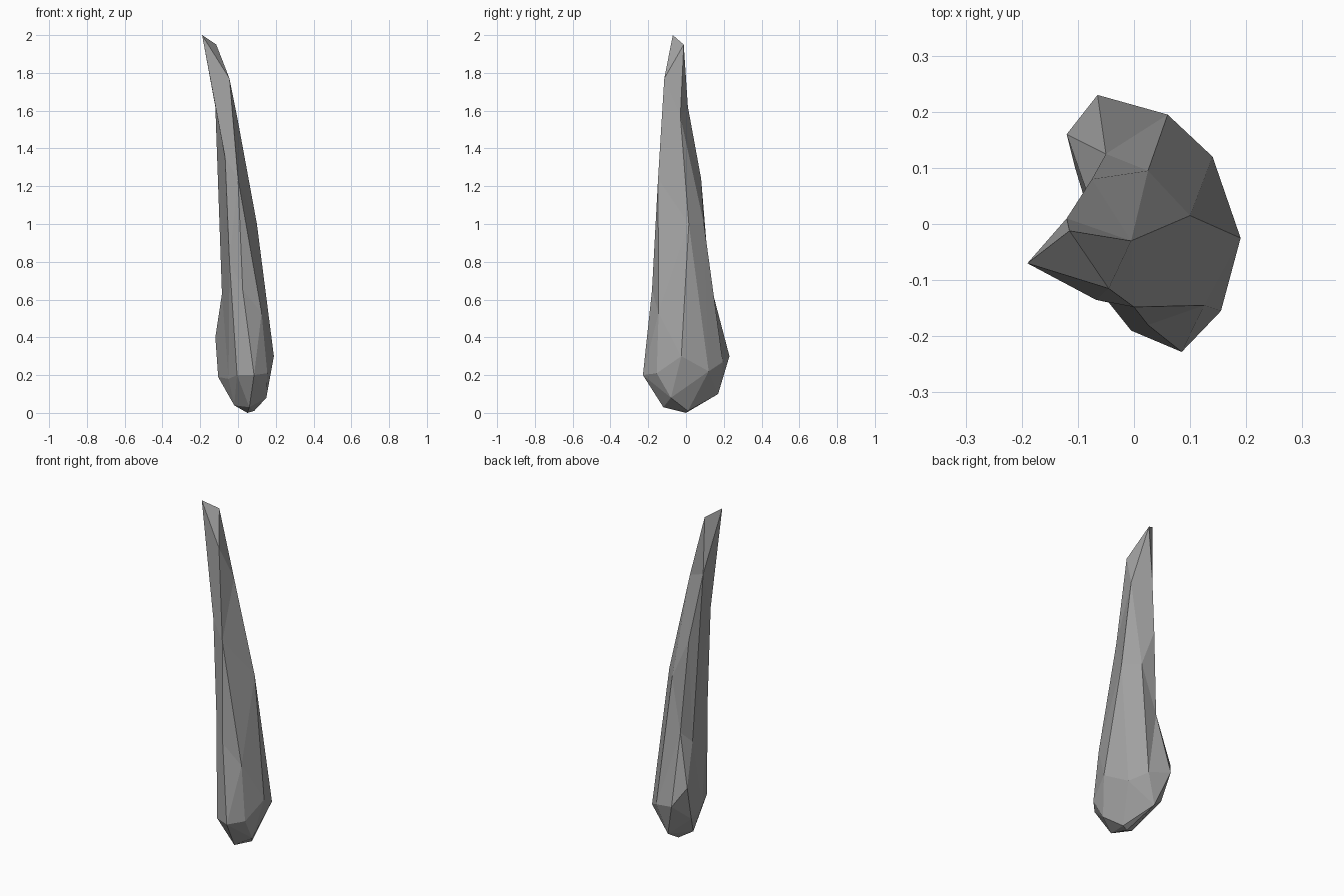
import bpy, bmesh, math
from mathutils import Vector

if "Cube" in bpy.data.objects:
    bpy.data.objects.remove(bpy.data.objects["Cube"])

# Corner points of the faceted, bent stone shard (x, y, z)
CORNERS = [
    # pointed tip
    (-.19, -.07, 2), (-.115, -.012, 1.95), (-.045, -.115, 1.77),
    (-.005, -.03, 1.57), (-.12, .01, 1.62),
    # shaft
    (-.068, -.135, 1.35), (0, -.148, 1.24), (-.075, .08, 1.24),
    (.1, .015, 1.0), (.025, .095, 1.0), (-.045, -.14, .8),
    (-.05, .125, .7), (-.085, .06, .63), (.025, -.18, .65), (.125, -.145, .53),
    # swollen base
    (-.12, .16, .4), (-.065, .23, .3), (.06, .195, .27), (.14, .12, .22),
    (.19, -.025, .3), (.155, -.155, .21), (.085, -.228, .2),
    (-.005, -.19, .2), (-.05, -.08, .18), (-.105, .1, .19),
    # underside
    (.15, -.08, .08), (0, .17, .1), (.06, -.12, .03), (-.02, -.04, .04),
    (.05, 0, 0), (.085, .01, .01),
]

# Bent centre line of the shard: z, x, y
AXIS = [(0, .05, 0), (.3, .03, 0), (1, 0, -.02), (1.6, -.06, -.05), (2, -.19, -.07)]


def centre(z):
    for (z0, x0, y0), (z1, x1, y1) in zip(AXIS, AXIS[1:]):
        if z <= z1:
            f = (z - z0) / (z1 - z0)
            return x0 + f * (x1 - x0), y0 + f * (y1 - y0)


def on_sphere(p):
    """Wrap a corner onto a unit sphere so that a hull finds its neighbours."""
    x, y, z = p
    cx, cy = centre(z)
    turn = math.atan2(y - cy, x - cx)
    tilt = math.pi * (z / 2) ** .65
    return Vector((math.sin(tilt) * math.cos(turn),
                   math.sin(tilt) * math.sin(turn), -math.cos(tilt)))


# Facets: hull on the sphere, then move each corner to its real place
bm = bmesh.new()
pairs = [(bm.verts.new(on_sphere(p)), p) for p in CORNERS]
bmesh.ops.convex_hull(bm, input=bm.verts[:])
for v, p in pairs:
    v.co = p
bmesh.ops.recalc_face_normals(bm, faces=bm.faces[:])

mesh = bpy.data.meshes.new("stone_shard")
bm.to_mesh(mesh)
bm.free()
shard = bpy.data.objects.new("stone_shard", mesh)
bpy.context.collection.objects.link(shard)

# Plain grey stone
grey = bpy.data.materials.new("stone grey")
grey.diffuse_color = (.36, .36, .36, 1)
grey.use_nodes = True
grey.node_tree.nodes["Principled BSDF"].inputs["Base Color"].default_value = grey.diffuse_color
mesh.materials.append(grey)
